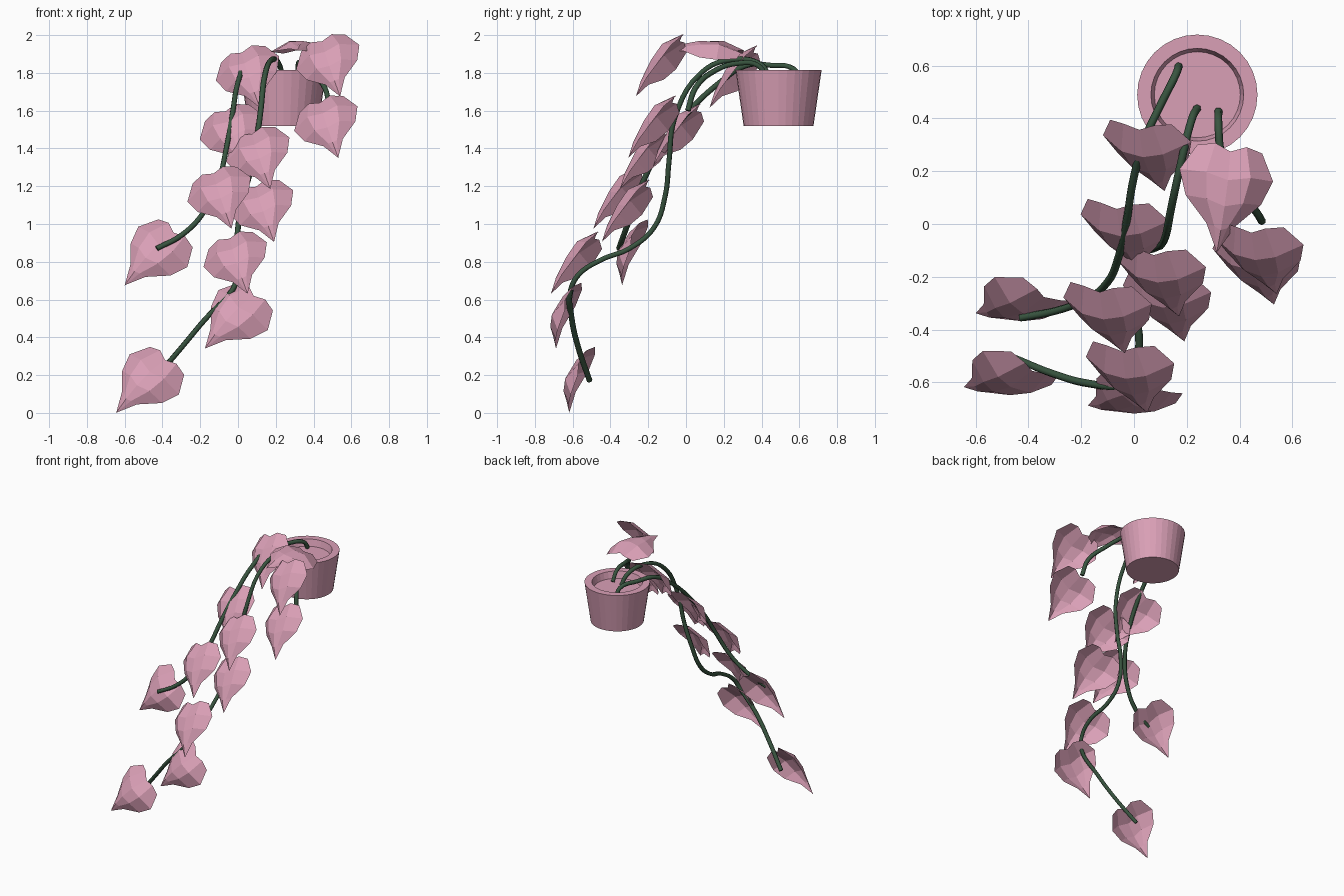
import bpy, bmesh, math
from mathutils import Vector, Matrix

if "Cube" in bpy.data.objects:
    bpy.data.objects.remove(bpy.data.objects["Cube"])


def material(name, rgb):
    m = bpy.data.materials.new(name)
    m.diffuse_color = (*rgb, 1)
    m.use_nodes = True
    m.node_tree.nodes["Principled BSDF"].inputs["Base Color"].default_value = m.diffuse_color
    return m


PINK = material("pink", (0.70, 0.35, 0.47))
GREEN = material("green", (0.04, 0.09, 0.05))


def add_mesh(name, bm, mat):
    mesh = bpy.data.meshes.new(name)
    bm.to_mesh(mesh)
    bm.free()
    mesh.materials.append(mat)
    ob = bpy.data.objects.new(name, mesh)
    bpy.context.collection.objects.link(ob)
    return ob


# Pot: lathed profile with a rim and a sunken floor
def make_pot(cx, cy, sides=32):
    profile = [(0.185, 1.52), (0.228, 1.815), (0.176, 1.815), (0.163, 1.765)]
    bm = bmesh.new()
    rings = []
    for r, z in profile:
        rings.append([bm.verts.new((cx + r * math.cos(2 * math.pi * i / sides),
                                    cy + r * math.sin(2 * math.pi * i / sides), z))
                      for i in range(sides)])
    for a, b in zip(rings, rings[1:]):
        for i in range(sides):
            j = (i + 1) % sides
            bm.faces.new((a[i], a[j], b[j], b[i]))
    bm.faces.new(rings[0][::-1])
    bm.faces.new(rings[-1])
    add_mesh("pot", bm, PINK)


make_pot(0.24, 0.49)


# Vines: round bevelled curves
def make_vine(name, pts, radius=0.015):
    cu = bpy.data.curves.new(name, "CURVE")
    cu.dimensions = "3D"
    cu.bevel_depth = radius
    cu.bevel_resolution = 1
    cu.resolution_u = 5
    cu.use_fill_caps = True
    sp = cu.splines.new("BEZIER")
    sp.bezier_points.add(len(pts) - 1)
    for bp, p in zip(sp.bezier_points, pts):
        bp.co = p
        bp.handle_left_type = bp.handle_right_type = "AUTO"
    cu.materials.append(GREEN)
    bpy.context.collection.objects.link(bpy.data.objects.new(name, cu))


make_vine("vine_left", [
    (0.17, 0.60, 1.77), (0.16, 0.57, 1.82), (0.10, 0.45, 1.84), (0.04, 0.32, 1.84),
    (0.0, 0.18, 1.75), (-0.03, 0.0, 1.58), (-0.06, -0.13, 1.41), (-0.10, -0.22, 1.24),
    (-0.19, -0.29, 1.05), (-0.30, -0.33, 0.94), (-0.43, -0.355, 0.87)])
make_vine("vine_long", [
    (0.24, 0.44, 1.77), (0.22, 0.40, 1.84), (0.18, 0.24, 1.87), (0.145, 0.08, 1.80),
    (0.115, -0.06, 1.56), (0.08, -0.09, 1.33), (0.03, -0.11, 1.15), (0.0, -0.17, 0.98),
    (0.0, -0.30, 0.87), (0.02, -0.45, 0.81), (0.0, -0.57, 0.73), (-0.03, -0.61, 0.65),
    (-0.17, -0.605, 0.50), (-0.30, -0.57, 0.345), (-0.45, -0.51, 0.17)])
make_vine("vine_right", [
    (0.32, 0.43, 1.77), (0.32, 0.38, 1.84), (0.33, 0.27, 1.85), (0.38, 0.15, 1.81),
    (0.46, 0.05, 1.72), (0.485, 0.01, 1.60)])


# Leaf half: rows of (side, along, height) from the rib outwards
ROWS = [
    [(0, 0.01, -0.005), (0.06, -0.015, -0.01), (0.125, 0.0, -0.035)],
    [(0, 0.12, 0.04), (0.085, 0.10, 0.035), (0.18, 0.10, -0.035)],
    [(0, 0.22, 0.04), (0.07, 0.20, 0.03), (0.145, 0.195, -0.03)],
    [(0, 0.31, 0.02), (0.025, 0.30, 0.01), (0.055, 0.29, -0.01)],
]
TIP = (0, 0.395, -0.015)


# Leaf: tip points along d, upper face looks along n, bounds centred on c
def make_leaf(name, c, d, n):
    d = Vector(d).normalized()
    w = d.cross(Vector(n)).normalized()
    n = w.cross(d)
    basis = Matrix((w, d, n)).transposed()
    bm = bmesh.new()
    for s in (1, -1):
        g = [[bm.verts.new((s * x, y, z)) for x, y, z in row] for row in ROWS]
        tip = bm.verts.new(TIP)
        faces = [(a[i], a[i + 1], b[i + 1], b[i])
                 for a, b in zip(g, g[1:]) for i in range(2)]
        faces += [(g[-1][0], g[-1][1], tip), (g[-1][1], g[-1][2], tip)]
        for f in faces:
            bm.faces.new(f if s > 0 else f[::-1])
    bmesh.ops.remove_doubles(bm, verts=bm.verts, dist=1e-4)
    for v in bm.verts:
        v.co = basis @ v.co
    mid = Vector([(min(v.co[k] for v in bm.verts) + max(v.co[k] for v in bm.verts)) / 2
                  for k in range(3)])
    for v in bm.verts:
        v.co += Vector(c) - mid
    bm.normal_update()
    if sum(f.normal.dot(n) for f in bm.faces) < 0:
        bmesh.ops.reverse_faces(bm, faces=bm.faces)
    add_mesh(name, bm, PINK)


HANGING = ((0.24, -0.62, -0.74), (-0.27, -0.765, 0.55))
TURNED = ((-0.66, -0.18, -0.70), (-0.16, -0.92, 0.36))
FLAT = ((-0.13, -0.99, 0.03), (0.12, 0.02, 1))
LEAVES = [
    (HANGING, [(0.05, 0.26, 1.78), (0.475, -0.13, 1.84), (0.465, -0.17, 1.515),
               (-0.035, -0.04, 1.47), (0.105, -0.215, 1.35), (0.125, -0.31, 1.07),
               (-0.10, -0.355, 1.14), (-0.015, -0.58, 0.795)]),
    (TURNED, [(0.005, -0.635, 0.515), (-0.465, -0.565, 0.175), (-0.42, -0.285, 0.85)]),
    (FLAT, [(0.35, 0.10, 1.92)]),
]
count = 0
for (d, n), centres in LEAVES:
    for c in centres:
        count += 1
        make_leaf(f"leaf_{count:02d}", c, d, n)
